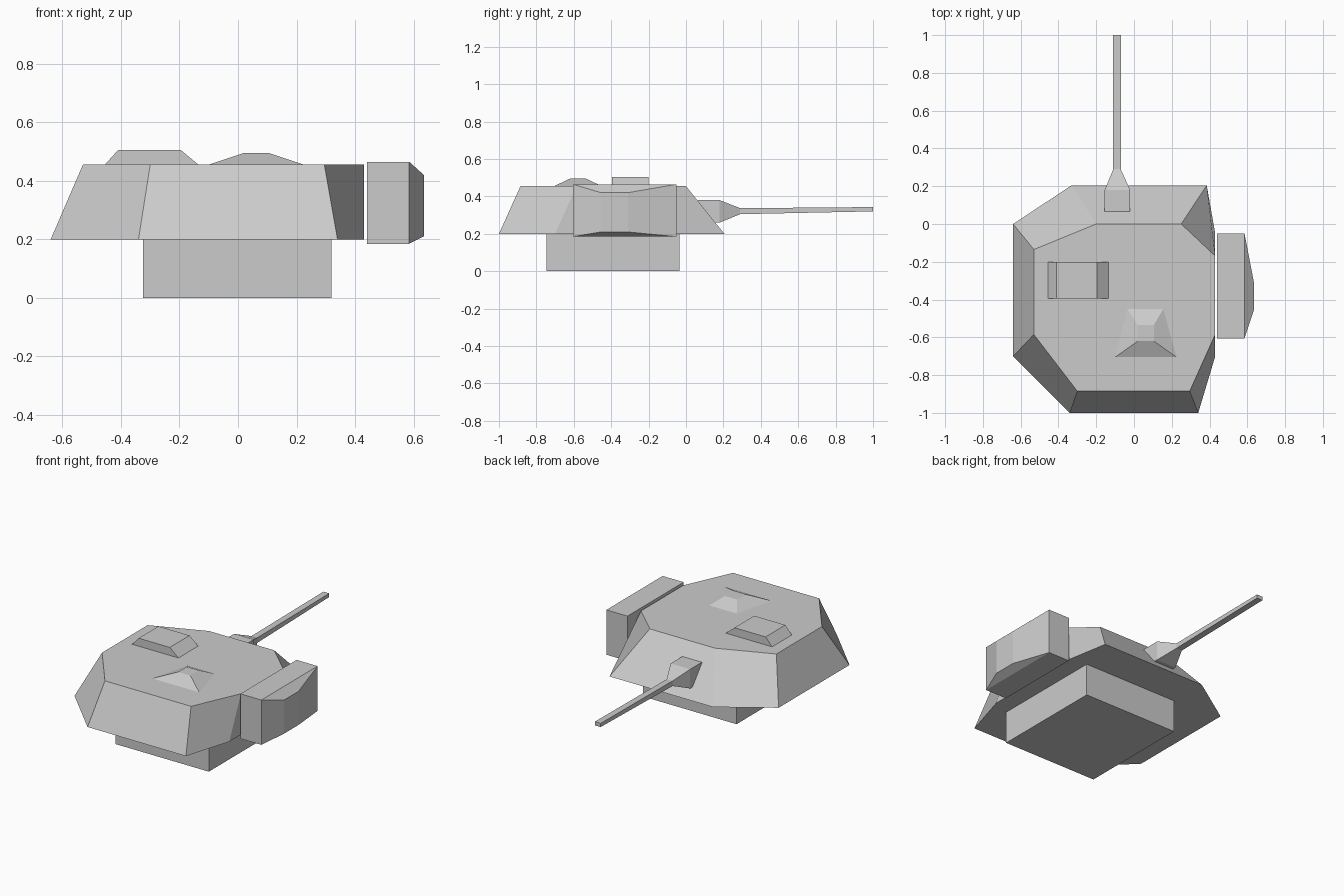
import bpy
import bmesh

cube = bpy.data.objects.get("Cube")
if cube:
    bpy.data.objects.remove(cube, do_unlink=True)

grey = bpy.data.materials.new("armour_grey")
grey.use_nodes = True
colour = (0.6, 0.6, 0.6, 1)
grey.diffuse_color = colour
grey.node_tree.nodes["Principled BSDF"].inputs["Base Color"].default_value = colour


def loft(name, rings):
    """Skin matching rings of points and cap both ends."""
    bm = bmesh.new()
    loops = [[bm.verts.new(p) for p in ring] for ring in rings]
    n = len(loops[0])
    for a, b in zip(loops, loops[1:]):
        for i in range(n):
            j = (i + 1) % n
            bm.faces.new((a[i], a[j], b[j], b[i]))
    bm.faces.new(loops[0][::-1])
    bm.faces.new(loops[-1])
    bmesh.ops.recalc_face_normals(bm, faces=bm.faces)
    mesh = bpy.data.meshes.new(name)
    bm.to_mesh(mesh)
    bm.free()
    mesh.materials.append(grey)
    obj = bpy.data.objects.new(name, mesh)
    bpy.context.collection.objects.link(obj)
    return obj


def level(points, z):
    return [(x, y, z) for x, y in points]


def rect(x0, x1, y0, y1):
    return [(x0, y0), (x1, y0), (x1, y1), (x0, y1)]


def rect_y(x0, x1, z0, z1, y):
    return [(x, y, z) for x, z in rect(x0, x1, z0, z1)]


def rect_x(y0, y1, z0, z1, x):
    return [(x, y, z) for y, z in rect(y0, y1, z0, z1)]


# Square mounting base
base = rect(-0.325, 0.32, -0.745, -0.035)
loft("turret_base", [level(base, 0), level(base, 0.2)])

# Faceted turret shell with sloping sides
lower = [(-0.64, 0), (-0.33, 0.205), (0.385, 0.205), (0.43, -0.05),
         (0.43, -0.7), (0.34, -1), (-0.34, -1), (-0.64, -0.7)]
upper = [(-0.53, -0.135), (-0.2, 0), (0.25, 0), (0.43, -0.17),
         (0.43, -0.585), (0.295, -0.885), (-0.3, -0.885), (-0.53, -0.585)]
ROOF = 0.455
loft("turret_shell", [level(lower, 0.2), level(upper, ROOF)])

# Roof hatch, sloped at its two ends
loft("roof_hatch", [level(rect(-0.455, -0.135, -0.395, -0.2), ROOF),
                    level(rect(-0.41, -0.195, -0.395, -0.2), 0.505)])

# Roof sight housing with a wide rear edge
loft("sight_housing", [
    level([(-0.1, -0.705), (0.225, -0.705), (0.155, -0.45), (-0.035, -0.45)], ROOF),
    level(rect(0.02, 0.105, -0.62, -0.535), 0.495)])

# Side storage box with a bulged outer face
box = (-0.605, -0.05, 0.185, 0.465)
loft("side_box", [rect_x(*box, 0.44), rect_x(*box, 0.585),
                  rect_x(-0.455, -0.31, 0.21, 0.42, 0.635)])

# Gun mantlet narrowing to the barrel
mantlet = (-0.155, -0.02, 0.26, 0.38)
loft("gun_mantlet", [rect_y(*mantlet, 0.065), rect_y(*mantlet, 0.18),
                     rect_y(-0.11, -0.07, 0.305, 0.337, 0.29)])

# Slim square barrel
loft("gun_barrel", [rect_y(-0.11, -0.07, 0.305, 0.337, 0.29),
                    rect_y(-0.11, -0.07, 0.32, 0.343, 1)])
